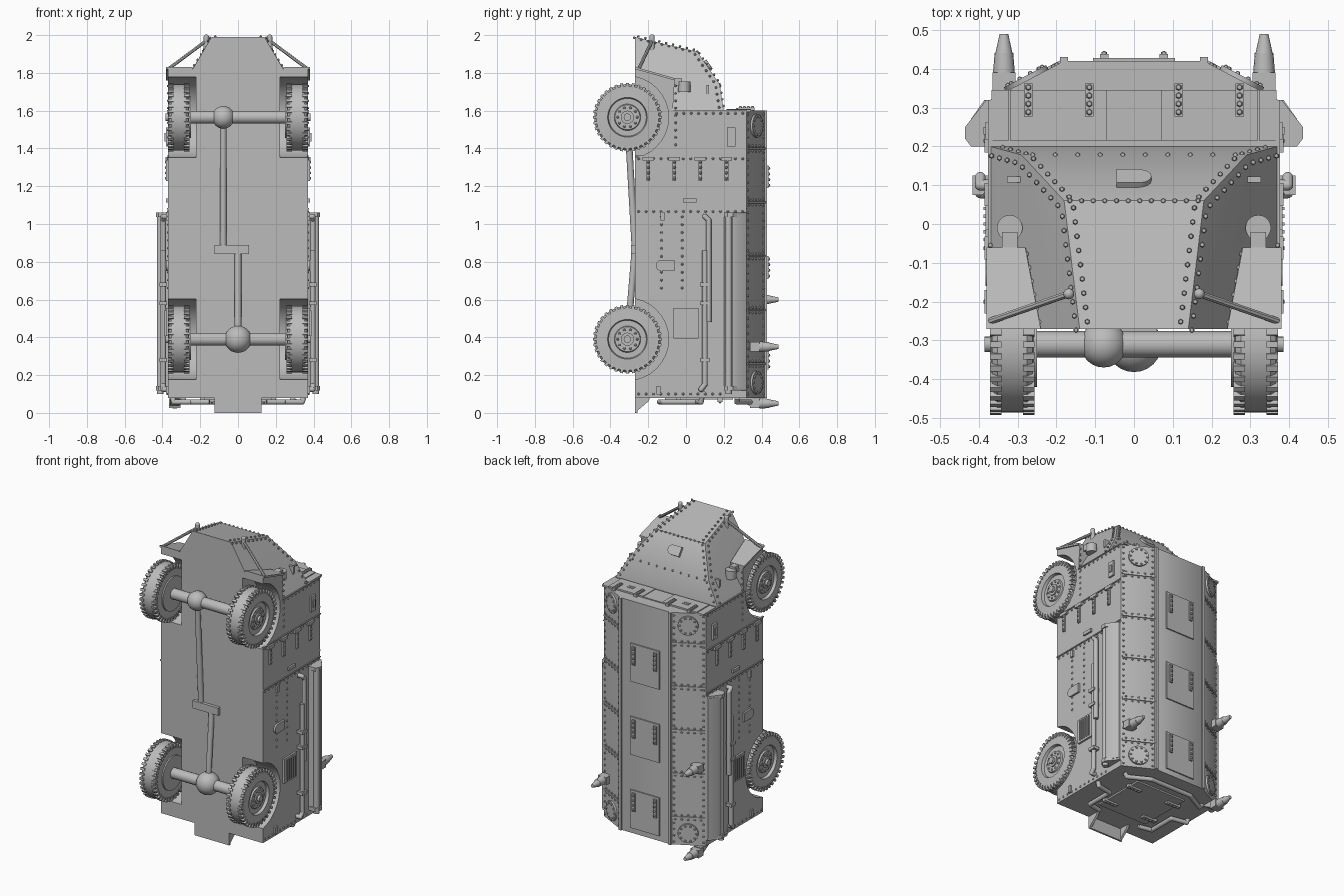
import bpy, bmesh, math
from itertools import product
from mathutils import Vector, Matrix

cube = bpy.data.objects.get("Cube")
if cube:
    bpy.data.objects.remove(cube)

grey = bpy.data.materials.new("armour grey")
grey.use_nodes = True
grey.diffuse_color = (.5, .5, .5, 1)
grey.node_tree.nodes["Principled BSDF"].inputs["Base Color"].default_value = grey.diffuse_color

# Main dimensions shared by the parts
SIDE, DECK = .37, .18
FLOOR, SILL, EAVE, ROOF = -.27, .2, .32, .42
TAIL, WALL, BROW, NOSE = .08, 1.6, 1.82, 1.99
HUB, REAR_AXLE, FRONT_AXLE = -.31, .39, 1.565
TYRE, WELL = .176, .218
STRIP, DOT, PIPE = .012, .007, .014


def box(bm, centre, size, turn=Matrix.Identity(3)):
    matrix = Matrix.Translation(centre) @ turn.to_4x4() @ Matrix.Diagonal(size).to_4x4()
    bmesh.ops.create_cube(bm, size=1, matrix=matrix)


def rod(bm, start, end, radius, tip=None, sides=16):
    start, end = Vector(start), Vector(end)
    turn = Vector((0, 0, 1)).rotation_difference(end - start).to_matrix().to_4x4()
    bmesh.ops.create_cone(bm, cap_ends=True, segments=sides, radius1=radius, radius2=tip or radius,
                          depth=(end - start).length, matrix=Matrix.Translation((start + end) / 2) @ turn)


def ball(bm, centre, radius, sides=16):
    bmesh.ops.create_uvsphere(bm, u_segments=sides, v_segments=sides // 2 + 1, radius=radius,
                              matrix=Matrix.Translation(centre))


def pipe(bm, points, radius=PIPE):
    for start, end in zip(points, points[1:]):
        rod(bm, start, end, radius)
    for bend in points[1:-1]:
        ball(bm, bend, radius)


def hull(bm, points):
    bmesh.ops.convex_hull(bm, input=[bm.verts.new(p) for p in points])


def both(points):
    return points + [(-x, *rest) for x, *rest in points]


def rivets(bm, start, end, step=.04, radius=DOT):
    start, end = Vector(start), Vector(end)
    count = max(1, round((end - start).length / step))
    for i in range(count):
        ball(bm, start.lerp(end, (i + .5) / count), radius, sides=6)


def ring(centre, radius, count, turn=Matrix.Identity(3)):
    # Points and rotations spaced round a circle about the x axis
    for i in range(count):
        spin = turn @ Matrix.Rotation(math.tau * i / count, 3, "X")
        yield Vector(centre) + spin @ Vector((0, radius, 0)), spin


def finish(name, bm, mirror=False, cutter=None):
    bmesh.ops.recalc_face_normals(bm, faces=bm.faces)
    mesh = bpy.data.meshes.new(name)
    bm.to_mesh(mesh)
    bm.free()
    part = bpy.data.objects.new(name, mesh)
    bpy.context.collection.objects.link(part)
    mesh.materials.append(grey)
    bpy.ops.object.select_all(action="DESELECT")
    part.select_set(True)
    bpy.context.view_layer.objects.active = part
    if mirror:
        part.modifiers.new("Mirror", "MIRROR")
        bpy.ops.object.modifier_apply(modifier="Mirror")
    if cutter:
        cut = part.modifiers.new("Wells", "BOOLEAN")
        cut.object, cut.solver = cutter, "EXACT"
        bpy.ops.object.modifier_apply(modifier="Wells")
    bpy.ops.object.shade_smooth_by_angle(angle=math.radians(35))
    return part


# Wheel well cutter
bm = bmesh.new()
for axle in (REAR_AXLE, FRONT_AXLE):
    rod(bm, (.222, HUB, axle), (.5, HUB, axle), WELL, sides=32)
wells = finish("well_cutter", bm, mirror=True)
wells.hide_render = True

# Body shell
bm = bmesh.new()
section = both([(SIDE, FLOOR), (SIDE, EAVE), (DECK, ROOF)])
hull(bm, [(x, y, z) for x, y in section for z in (TAIL, WALL)])
finish("body", bm, cutter=wells)

# Bonnet
rear_top, bend, lip = (SIDE, SILL, WALL), (.29, .178, 1.74), (DECK, .06, 1.912)
nose_tip = (.14, FLOOR, NOSE)
bm = bmesh.new()
hull(bm, both([(SIDE, FLOOR, WALL), rear_top, bend, lip, nose_tip, (.24, FLOOR, BROW)]))
finish("bonnet", bm, cutter=wells)

# Front fenders with top plates
bm = bmesh.new()
inner_back, inner_front = (.28, -.06, 1.76), (.24, FLOOR, BROW)
outer_back, outer_front = (.38, -.06, 1.76), (.38, FLOOR, BROW)
plate = [inner_back, inner_front, outer_back, outer_front]
hull(bm, [(min(x, SIDE), y, z) for x, y, z in plate] + list(product((.24, SIDE), (FLOOR, -.07), (WALL,))))
hull(bm, [(x, y, z + lift) for x, y, z in plate for lift in (0, STRIP)])
finish("front_fenders", bm, mirror=True, cutter=wells)
bpy.data.objects.remove(wells)

# Wheels with tread lugs and hub bolts
bm = bmesh.new()
for axle in (REAR_AXLE, FRONT_AXLE):
    hub = Vector((0, HUB, axle))
    profile = [(.258, .1), (.262, .165), (.275, TYRE), (.352, TYRE), (.366, .165), (SIDE, .105),
               (.352, .1), (.352, .07), (.362, .066), (.362, 0)]
    verts = [bm.verts.new(hub + Vector((x, radius, 0))) for x, radius in profile]
    edges = [bm.edges.new(pair) for pair in zip(verts, verts[1:])]
    bmesh.ops.spin(bm, geom=verts + edges, cent=hub, axis=(1, 0, 0), angle=math.tau, steps=40)
    for x in (.271, .356):
        for point, turn in ring((x, HUB, axle), .168, 36):
            box(bm, point, (.03, .028, .015), turn)
    for point, turn in ring((.363, HUB, axle), .052, 10):
        ball(bm, point, DOT, sides=6)
    rod(bm, (.25, HUB, axle), (.26, HUB, axle), .11, sides=40)
    rod(bm, (.35, HUB, axle), (SIDE, HUB, axle), .035)
    rod(bm, (.35, HUB, axle), (.385, HUB, axle), .02)
bmesh.ops.remove_doubles(bm, verts=bm.verts, dist=.0002)
finish("wheels", bm, mirror=True)

# Axles, differentials, propeller shafts and transfer box
bm = bmesh.new()
for axle, offset, radius in ((REAR_AXLE, 0, .072), (FRONT_AXLE, -.078, .06)):
    rod(bm, (-.27, HUB, axle), (.27, HUB, axle), .034, sides=20)
    ball(bm, (offset, HUB, axle), radius, sides=24)
    rod(bm, (offset, HUB, axle), (offset, FLOOR, .87), DOT * 2.5)
box(bm, (-.033, FLOOR, .865), (.185, .04, .05))
finish("drivetrain", bm)


def strap(bm, centre, size, studs):
    # Hinge strap with a row of studs along its longest side
    box(bm, centre, size)
    size, normal = Vector(size), Vector((0, 0, 0))
    reach, thin = max(range(3), key=lambda i: size[i]), min(range(3), key=lambda i: size[i])
    normal[thin] = size[thin] / 2
    along = Vector((0, 0, 0))
    along[reach] = size[reach] / 2
    middle = Vector(centre) + normal
    rivets(bm, middle - along, middle + along, size[reach] / studs, DOT * 1.2)


# Roof hatches with hinges
bm = bmesh.new()
for row in range(3):
    middle = .24 + .48 * row
    box(bm, (0, ROOF, middle), (.21, .016, .25))
    for x in (-.077, .077):
        strap(bm, (x, ROOF + STRIP, middle + .05), (.022, STRIP, .12), studs=4)
finish("roof_hatches", bm)

# Seam strips and round covers on the sloped roof panels
bm, studs = bmesh.new(), bmesh.new()
low, high = Vector((SIDE, EAVE, 0)), Vector((DECK, ROOF, 0))
normal = Vector((high.y - low.y, low.x - high.x, 0)).normalized()
tilt = Vector((1, 0, 0)).rotation_difference(normal).to_matrix()


def slope(t, z):
    return low.lerp(high, t) + Vector((0, 0, z))


box(bm, (DECK, ROOF, (TAIL + WALL) / 2), (.02, .02, WALL - TAIL))
for row in range(5):
    seam = .26 + .285 * row
    box(bm, slope(.5, seam), (STRIP, SILL, STRIP), tilt)
    for z in (seam - PIPE, seam + PIPE):
        rivets(studs, slope(.05, z), slope(.95, z))
for t in (.07, .9):
    rivets(studs, slope(t, TAIL), slope(t, WALL))
for z in (TAIL * 2, WALL - TAIL):
    cover = slope(.5, z)
    rod(bm, cover, cover + normal * STRIP, .062, sides=20)
    for point, turn in ring(cover + normal * STRIP, .05, 10, tilt):
        ball(studs, point, DOT, sides=6)
finish("roof_panels", bm, mirror=True)

# Side panels: seams, strap hinges, louvres, flaps and handles
bm = bmesh.new()
for z, start in ((WALL, -.07), (1.36, FLOOR), (1.08, FLOOR)):
    box(bm, (SIDE, (start + EAVE) / 2, z), (STRIP, EAVE - start, DOT))
    rivets(studs, (SIDE, start, z - PIPE), (SIDE, EAVE, z - PIPE))
for column in range(4):
    y = -.2 + .138 * column
    box(bm, (SIDE, y, 1.345), (.03, .06, .02))
    strap(bm, (SIDE, y, 1.285), (.0199, .02, .115), studs=4)
for y, z, width, height in ((.24, 1.46, .045, .1), (.02, 1.125, .07, .02), (-.125, 1.04, .02, .045),
                            (-.145, .12, .02, .045), (-.095, .78, .07, .06), (0, .475, .13, .16)):
    box(bm, (SIDE, y, z), (.024, width, height))
rod(bm, (SIDE, -.13, .78), (SIDE + STRIP, -.13, .78), .03)
box(bm, (SIDE, .24, 1.46), (.036, .02, .045))
for blade in range(5):
    box(bm, (SIDE, .02 * blade - .04, .475), (.036, TAIL / 10, .135))
for y in (-.13, -.02, .3):
    rivets(studs, (SIDE, y, .64), (SIDE, y, 1.06))
rivets(studs, (SIDE, FLOOR, .1), (SIDE, SILL, .1))
rivets(studs, (SIDE, -.055, 1.4), (SIDE, -.055, 1.75))
finish("side_fittings", bm, mirror=True)

# Rolled awnings with end brackets along the sides
bm = bmesh.new()
bottom, top = .13, 1.05
outline = [(SIDE, EAVE), (.385, EAVE), (.42, ROOF - .15), (.425, .245), (.412, .22), (SIDE, SILL)]
hull(bm, [(x, y, z) for x, y in outline for z in (bottom, top)])
rod(bm, (.412, .226, bottom - .03), (.412, .226, top + .01), .018)
for z in (bottom, top):
    bracket = [(SIDE, EAVE), (.38, EAVE), (.435, .25), (.435, .22), (.42, SILL), (SIDE, SILL)]
    hull(bm, [(x, y, z + lift) for x, y in bracket for lift in (-STRIP, STRIP)])
finish("awnings", bm, mirror=True)

# Exhaust pipes with clamps
bm = bmesh.new()
out, line = .396, .1
pipe(bm, [(SIDE, TAIL, .125), (out, TAIL, .125), (out, line, .15), (out, line, .86)])
pipe(bm, [(out, .12, .48), (out, .12, 1.02), (out, line, 1.04), (SIDE, line, 1.04)])
for z in (.28, .58, .68):
    box(bm, (out, line, z), (.04, .05, .02))
finish("exhausts", bm, mirror=True)

# Rivet rows round the bonnet panels and fender plates
for start, end in ((rear_top, bend), (bend, lip), (lip, nose_tip)):
    for inset in (Vector((-.022, 0, DOT)), Vector((DOT, -.022, 0))):
        rivets(studs, Vector(start) + inset, Vector(end) + inset)
for (x, y, z), step in ((bend, .06), (lip, .03)):
    rivets(studs, (0, y, z), (x, y, z), step)
rivets(studs, inner_back, inner_front)
finish("rivets", studs, mirror=True)

# Bonnet flap
bm = bmesh.new()
slant = Vector((0, lip[2] - bend[2], bend[1] - lip[1]))
turn = Vector((0, 1, 0)).rotation_difference(slant).to_matrix()
flap = Vector((-.015, .112, 1.838))
edge = flap + Vector((.03, 0, 0))
box(bm, flap, (.06, .03, .06), turn)
rod(bm, edge, edge + slant.normalized() * PIPE, .03)
finish("bonnet_flap", bm)

# Headlamps, side slots and nose stays
bm = bmesh.new()
rod(bm, (EAVE, -.01, 1.7), (EAVE, -.01, 1.755), .033, sides=20)
box(bm, (EAVE, -.05, 1.75), (.04, .06, .04))
box(bm, (.31, .115, 1.71), (.035, .015, .05))
post = Vector((.168, -.18, NOSE))
rod(bm, post - Vector((0, 0, .07)), post, PIPE)
ball(bm, post, PIPE)
rod(bm, post - Vector((0, 0, .02)), (SIDE, -.25, BROW), .009, sides=8)
finish("headlamps_and_stays", bm, mirror=True)

# Windscreen visors on the front wall
bm = bmesh.new()
middle = .28
for x, width, depth in ((.195, .25, .02), (.345, .045, STRIP), (0, .14, STRIP)):
    box(bm, (x, middle, WALL), (width, .13, depth))
for x in (.115, .272):
    strap(bm, (x, EAVE, WALL + DOT), (.022, .085, .02), studs=4)
for y in (middle - .01, middle + .01):
    box(bm, (SILL, y, WALL + DOT), (.045, .01, STRIP))
finish("windscreen_visors", bm, mirror=True)

# Lamp posts on the roof edges and tail
bm = bmesh.new()
for side, z in ((1, .35), (-1, .6), (-1, .05)):
    base = Vector((side * .335, .34, z))
    up = Vector((0, .05, 0))
    box(bm, base + up / 2, (.06, .05, .05))
    rod(bm, base + up, base + up * 2, .028, tip=.024)
    rod(bm, base + up * 2, base + up * 3, .022, tip=.011)
hull(bm, [(x, y, z) for x in (-.36, -.31) for y, z in ((.26, TAIL), (.36, TAIL), (.35, .03))])
finish("lamp_posts", bm)

# Tail wall: tow plate, door, hinges and bent pipes
bm = bmesh.new()
hull(bm, list(product((0, .125), (FLOOR, FLOOR + STRIP), (0, TAIL))))
hull(bm, [(x, y, z) for x in (.11, .125) for y, z in ((FLOOR, 0), (FLOOR, TAIL), (-.19, TAIL), (-.2, .06))])
box(bm, (.09, .07, TAIL), (DECK, .36, .02))
for y in (-.04, DECK):
    strap(bm, (.15, y, .068), (.1, .025, -.02), studs=4)
level = .058
pipe(bm, [(.36, .09, .12), (.34, TAIL, level), (.24, .06, level), (.24, -.12, level), (.15, -.14, level)])
pipe(bm, [(.3, .27, TAIL), (.28, .27, level), (.15, .34, level), (0, .34, level)])
finish("tail_fittings", bm, mirror=True)
